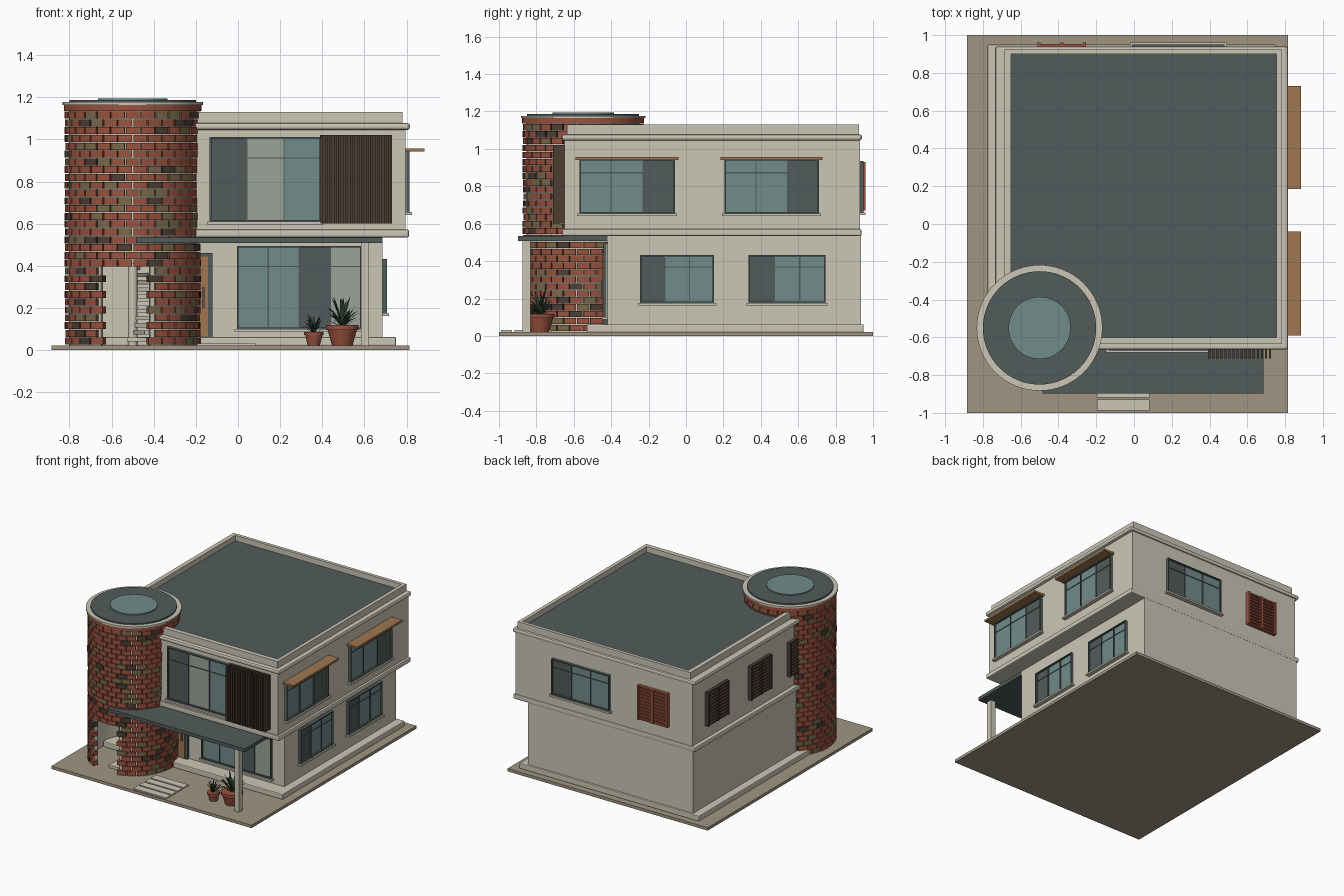
import bpy, bmesh, math, random
from mathutils import Matrix, Vector

random.seed(4)
cube = bpy.data.objects.get("Cube")
if cube:
    bpy.data.objects.remove(cube, do_unlink=True)

COLOURS = {
    "cream": (.60, .57, .47), "paving": (.35, .30, .225), "slate": (.085, .105, .105),
    "glass": (.165, .265, .255), "pale_glass": (.33, .37, .32), "brick": (.32, .085, .05),
    "tan_brick": (.20, .14, .07), "wood": (.35, .18, .08), "brown": (.075, .048, .035),
    "leaf": (.03, .06, .036),
}
MATS = {}
for key, rgb in COLOURS.items():
    m = bpy.data.materials.new(key)
    m.use_nodes = True
    m.diffuse_color = (*rgb, 1)
    bsdf = m.node_tree.nodes["Principled BSDF"]
    bsdf.inputs["Base Color"].default_value = (*rgb, 1)
    bsdf.inputs["Roughness"].default_value = .8
    MATS[key] = m


class Part:
    """Collects simple solids into one named mesh object."""

    def __init__(self, name):
        self.name, self.bm, self.used = name, bmesh.new(), []

    def slot(self, colour):
        if colour not in self.used:
            self.used.append(colour)
        return self.used.index(colour)

    def face(self, pts, colour):
        f = self.bm.faces.new([p if isinstance(p, bmesh.types.BMVert) else self.bm.verts.new(p) for p in pts])
        f.material_index = self.slot(colour)

    def hexa(self, pts, colour):
        v = [self.bm.verts.new(p) for p in pts]
        for ids in ("0321", "4567", "0154", "1265", "2376", "3047"):
            self.face([v[int(i)] for i in ids], colour)

    def box(self, colour, x0, x1, y0, y1, z0, z1):
        self.hexa([(x, y, z) for z in (z0, z1) for x, y in ((x0, y0), (x1, y0), (x1, y1), (x0, y1))], colour)

    def arc(self, colour, c, r0, r1, a0, a1, z0, z1, segs=1):
        step = (a1 - a0) / segs
        for i in range(segs):
            a, b = (math.radians(a0 + step * k) for k in (i, i + 1))
            ring = [(r0, a), (r1, a), (r1, b), (r0, b)]
            self.hexa([(c[0] + r * math.cos(t), c[1] + r * math.sin(t), z)
                       for z in (z0, z1) for r, t in ring], colour)

    def drum(self, colour, c, r0, r1, z0, z1, segs=64):
        old = set(self.bm.faces)
        bmesh.ops.create_cone(self.bm, cap_ends=True, segments=segs, radius1=r0, radius2=r1, depth=z1 - z0,
                              matrix=Matrix.Translation((c[0], c[1], (z0 + z1) / 2)))
        for f in set(self.bm.faces) - old:
            f.material_index = self.slot(colour)

    def done(self, smooth=False, bevel=0):
        bmesh.ops.recalc_face_normals(self.bm, faces=self.bm.faces)
        mesh = bpy.data.meshes.new(self.name)
        self.bm.to_mesh(mesh)
        self.bm.free()
        for c in self.used:
            mesh.materials.append(MATS[c])
        ob = bpy.data.objects.new(self.name, mesh)
        bpy.context.collection.objects.link(ob)
        if bevel:
            mod = ob.modifiers.new("edge", "BEVEL")
            mod.width, mod.segments = bevel, 2
        if smooth:
            bpy.ops.object.select_all(action="DESELECT")
            ob.select_set(True)
            bpy.context.view_layer.objects.active = ob
            bpy.ops.object.shade_smooth_by_angle(angle=math.radians(35))
        return ob


def solid(name, colour, *dims, bevel=0):
    p = Part(name)
    p.box(colour, *dims)
    return p.done(bevel=bevel)


def on_wall(p, side, wall, colour, u0, u1, d0, d1, z0, z1):
    """Box on a wall: u runs along it, d is the distance out of it."""
    sign = 1 if side in ("left", "back") else -1
    a, b = sorted((wall + sign * d0, wall + sign * d1))
    if side in ("left", "right"):
        p.box(colour, a, b, u0, u1, z0, z1)
    else:
        p.box(colour, u0, u1, a, b, z0, z1)


def window(name, side, wall, u0, u1, z0, z1, panes, sill=True):
    p = Part(name)
    add = lambda *a: on_wall(p, side, wall, *a)
    w = (u1 - u0) / len(panes)
    for i, colour in enumerate(panes):
        add(colour, u0 + i * w, u0 + (i + 1) * w, 0, .007, z0, z1)
        if i:
            add("slate", u0 + i * w - .003, u0 + i * w + .003, 0, .013, z0, z1)
    transom = z0 + (z1 - z0) * .75
    add("slate", u0, u1, 0, .011, transom - .003, transom + .003)
    for a, b in ((u0, u0 + .008), (u1 - .008, u1)):
        add("slate", a, b, 0, .02, z0, z1)
    for a, b in ((z0, z0 + .008), (z1 - .008, z1)):
        add("slate", u0, u1, 0, .02, a, b)
    if sill:
        add("cream", u0 - .012, u1 + .012, 0, .03, z0 - .013, z0)
    p.done()


def shutter(name, side, wall, colour, u0, u1, z0, z1):
    p = Part(name)
    add = lambda *a: on_wall(p, side, wall, colour, *a)
    mid = (u0 + u1) / 2
    add(u0, u1, 0, .008, z0, z1)
    for a, b in ((u0, u0 + .015), (mid - .01, mid + .01), (u1 - .015, u1)):
        add(a, b, 0, .03, z0, z1)
    rows = 10
    for i in range(rows + 1):
        z = z0 + (z1 - z0 - .012) * i / rows
        add(u0, u1, 0, .024, z, z + .012)
    p.done()


# Ground, plinth and the two storeys
solid("ground_slab", "paving", -.885, .815, -1, 1, 0, .022)
solid("plinth", "cream", -.775, .75, -.53, .95, .02, .062, bevel=.006)
solid("lower_storey", "cream", -.715, .687, -.42, .935, .05, .55)
solid("upper_storey", "cream", -.705, .795, -.65, .93, .54, 1.075)
solid("lower_ledge", "cream", -.735, .812, -.662, .938, .535, .572, bevel=.008)
solid("upper_ledge", "cream", -.735, .816, -.665, .94, 1.045, 1.078, bevel=.012)
solid("roof_deck", "slate", -.66, .765, -.61, .905, 1.07, 1.088)
parapet = Part("parapet")
for dims in ((-.685, -.652, -.635, .925), (.755, .782, -.635, .925),
             (-.652, .755, -.635, -.6), (-.652, .755, .9, .925)):
    parapet.box("cream", *dims, 1.07, 1.13)
parapet.done()

# Round brick stair tower with a doorway
C = (-.5, -.55)
DOOR0, DOOR1, DOOR_TOP = -120, -74, .41
core = Part("tower_core")
core.arc("cream", C, .28, .302, DOOR1, DOOR0 + 360, .02, DOOR_TOP, 48)
core.arc("cream", C, .28, .302, 0, 360, DOOR_TOP, 1.14, 56)
core.done()
bricks = Part("tower_bricks")
ROWS, PER_ROW, PITCH = 30, 28, .037
step = 360 / PER_ROW
for row in range(ROWS):
    z = .026 + row * PITCH
    for k in range(PER_ROW):
        a = -180 + (k + .5 * (row % 2)) * step
        if z < DOOR_TOP - .02 and DOOR0 < a + step / 2 < DOOR1:
            continue
        colour = random.choices(("brick", "tan_brick", "brown"), (78, 13, 9))[0]
        r = .319 + random.uniform(0, .005)
        bricks.arc(colour, C, .285, r, a + .6, a + step - .6, z, z + PITCH - .004, 2)
bricks.done()
cap = Part("tower_cap")
cap.drum("brick", C, .326, .326, 1.135, 1.164)
cap.drum("cream", C, .333, .333, 1.164, 1.177)
cap.drum("slate", C, .3, .3, 1.17, 1.187)
cap.drum("glass", C, .165, .165, 1.18, 1.195)
cap.done(smooth=True)

# Spiral stair inside the tower
stair = Part("spiral_stair")
stair.drum("cream", C, .022, .022, .02, 1.1, 16)
for i in range(11):
    stair.arc("cream", C, .015, .275, -95 + i * 17, -75 + i * 17, .04 + i * .034, .06 + i * .034, 2)
stair.done()

# Porch: canopy, column, garden steps, door
solid("porch_canopy", "slate", -.485, .685, -.897, -.42, .508, .534)
solid("porch_column", "cream", .583, .622, -.875, -.832, .02, .51)
steps = Part("garden_steps")
for i in range(4):
    y = -.988 + i * .07
    steps.box("cream", -.195, .082, y, y + .058, .02, .031)
steps.done()
door = Part("front_door")
door.box("slate", -.33, -.122, -.44, -.42, .06, .46)
door.box("wood", -.32, -.142, -.446, -.43, .065, .445)
door.box("slate", -.168, -.158, -.455, -.44, .2, .3)
door.done()

# Windows
G, D, P = "glass", "slate", "pale_glass"
window("lower_front_window", "front", -.42, -.005, .587, .1, .495, (G, G, D, P))
window("upper_front_window", "front", -.65, -.135, .395, .61, 1.012, (D, P, G))
# On the right wall the outward direction is +x, so it counts like a back wall turned
_wall = on_wall


def on_wall(p, side, wall, colour, u0, u1, d0, d1, z0, z1):
    if side == "right":
        p.box(colour, wall + d0, wall + d1, u0, u1, z0, z1)
    elif side == "left":
        p.box(colour, wall - d1, wall - d0, u0, u1, z0, z1)
    else:
        _wall(p, side, wall, colour, u0, u1, d0, d1, z0, z1)


for tag, u0, u1, panes in (("front", -.57, -.06, (G, G, D)), ("rear", .205, .71, (G, G, D))):
    window(f"upper_right_window_{tag}", "right", .795, u0, u1, .655, .945, panes)
    solid(f"window_awning_{tag}", "wood", .79, .885, u0 - .02, u1 + .02, .942, .957)
for tag, u0, u1 in (("front", -.245, .15), ("rear", .335, .745)):
    window(f"lower_right_window_{tag}", "right", .687, u0, u1, .175, .432, (D, G, G))
window("back_window", "back", .93, -.01, .48, .66, .935, (G, G, D))

# Louvred shutters
shutter("back_shutter", "back", .93, "brick", -.51, -.255, .67, .93)
for i, (u0, u1) in enumerate(((.52, .775), (0, .255), (-.47, -.215))):
    shutter(f"left_shutter_{i + 1}", "left", -.705, "brown", u0, u1, .67, .93)

# Vertical sunscreen beside the upper front window
screen = Part("sunscreen")
screen.box("brown", .39, .73, -.662, -.65, .6, 1.02)
for i in range(16):
    x = .392 + i * .0215
    screen.box("brown", x, x + .012, -.712, -.662, .6, 1.02)
screen.done()


# Potted plants with arching blades
def potted_plant(name, x, y, r, h, reach):
    pot = Part(name + "_pot")
    pot.drum("brick", (x, y), r * .62, r * .9, .02, h - r * .25, 24)
    pot.drum("brick", (x, y), r, r, h - r * .3, h, 24)
    pot.done(smooth=True)
    leaves = Part(name + "_leaves")
    for i in range(26):
        a = i * 2.4
        lift = random.uniform(.35, 1)
        out = Vector((math.cos(a), math.sin(a), 0))
        side = Vector((-out.y, out.x, 0)) * reach * .05
        spread = 1.05 - .75 * lift
        path = [Vector((x, y, h - .01)) + out * reach * spread * t + Vector((0, 0, reach * (1.35 * lift * t - .35 * t * t)))
                for t in (0, .45, .8, 1)]
        for k, (w0, w1) in enumerate(((.6, 1), (1, .7), (.7, .05))):
            p, q = path[k], path[k + 1]
            leaves.face([p - side * w0, p + side * w0, q + side * w1, q - side * w1], "leaf")
    leaves.done()


potted_plant("large_plant", .495, -.78, .078, .118, .155)
potted_plant("small_plant", .36, -.81, .046, .085, .1)
